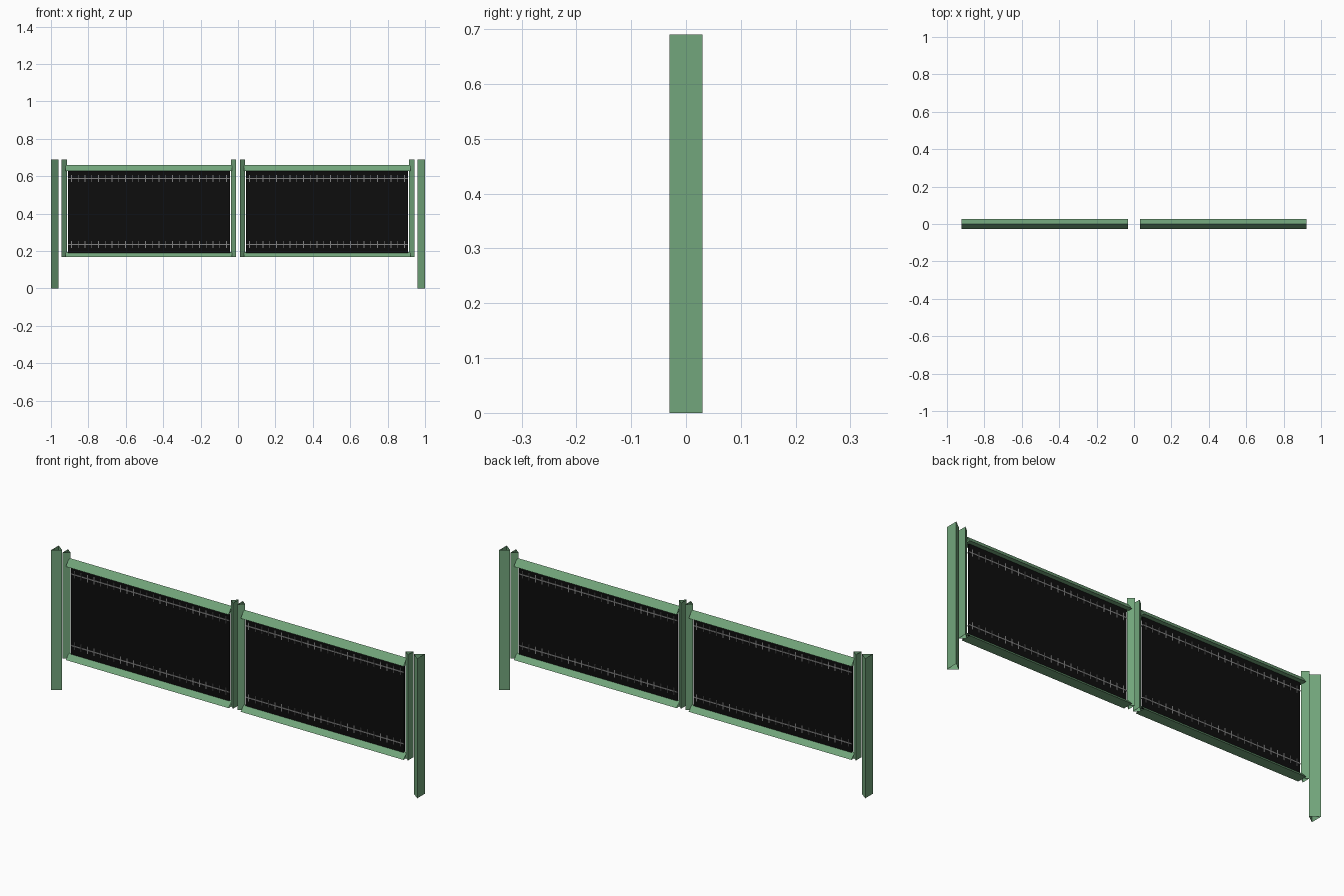
import bpy

if "Cube" in bpy.data.objects:
    bpy.data.objects.remove(bpy.data.objects["Cube"])


def material(name, rgb):
    m = bpy.data.materials.new(name)
    m.diffuse_color = (*rgb, 1)
    m.use_nodes = True
    m.node_tree.nodes["Principled BSDF"].inputs["Base Color"].default_value = m.diffuse_color
    return m


GREEN = material("green paint", (0.17, 0.38, 0.20))
BLACK = material("black infill", (0.004, 0.004, 0.004))
GREY = material("grey wire", (0.22, 0.22, 0.22))


def make(name, verts, faces, mat):
    me = bpy.data.meshes.new(name)
    me.from_pydata(verts, [], faces)
    me.materials.append(mat)
    ob = bpy.data.objects.new(name, me)
    bpy.context.collection.objects.link(ob)
    return ob


TUBE = [(0, 1, 4, 3), (1, 2, 5, 4), (2, 0, 3, 5)]


def upright(name, flat, apex, half, z0, z1):
    """Open three-sided post, flat side at x=flat and edge at x=apex."""
    tri = [(flat, -half), (flat, half), (apex, 0)]
    faces = TUBE if flat > apex else [f[::-1] for f in TUBE]
    make(name, [(x, y, z) for z in (z0, z1) for x, y in tri], faces, GREEN)


def rail(name, x0, x1, z0, z1, half=0.026):
    """Open three-sided rail with its ridge on top."""
    tri = [(-half, z0), (half, z0), (0, z1)]
    make(name, [(x, y, z) for x in (x0, x1) for y, z in tri],
         [f[::-1] for f in TUBE], GREEN)


def boxes(name, specs, mat):
    """One mesh of boxes, each (x0, x1, y half depth, z0, z1)."""
    verts, faces = [], []
    for x0, x1, h, z0, z1 in specs:
        b = len(verts)
        verts += [(x, y, z) for x in (x0, x1) for y in (-h, h) for z in (z0, z1)]
        faces += [tuple(b + i for i in f) for f in
                  ((0, 1, 3, 2), (4, 6, 7, 5), (0, 4, 5, 1),
                   (2, 3, 7, 6), (0, 2, 6, 4), (1, 5, 7, 3))]
    make(name, verts, faces, mat)


for s, side in ((-1, "left"), (1, "right")):
    # Ground post and the two stiles of the gate leaf
    upright(f"{side}_post", s * 1.0, s * 0.96, 0.03, 0, 0.69)
    upright(f"{side}_outer_stile", s * 0.943, s * 0.915, 0.022, 0.168, 0.69)
    upright(f"{side}_inner_stile", s * 0.012, s * 0.038, 0.022, 0.168, 0.69)

    # Top and bottom rails
    a, b = sorted((s * 0.033, s * 0.922))
    rail(f"{side}_top_rail", a, b, 0.628, 0.661)
    rail(f"{side}_bottom_rail", a, b, 0.167, 0.195)

    # Dark infill
    a, b = sorted((s * 0.044, s * 0.908))
    boxes(f"{side}_infill", [(a, b, 0.004, 0.185, 0.635)], BLACK)

    # Two rows of wire stitching, showing on both faces
    wires = []
    n = 24
    for z in (0.235, 0.588):
        wires.append((a, b, 0.0055, z - 0.003, z + 0.003))
        for i in range(n):
            x = a + (b - a) * (i + 0.5) / n
            wires.append((x - 0.002, x + 0.002, 0.006, z - 0.018, z + 0.018))
    boxes(f"{side}_wire_stitching", wires, GREY)
